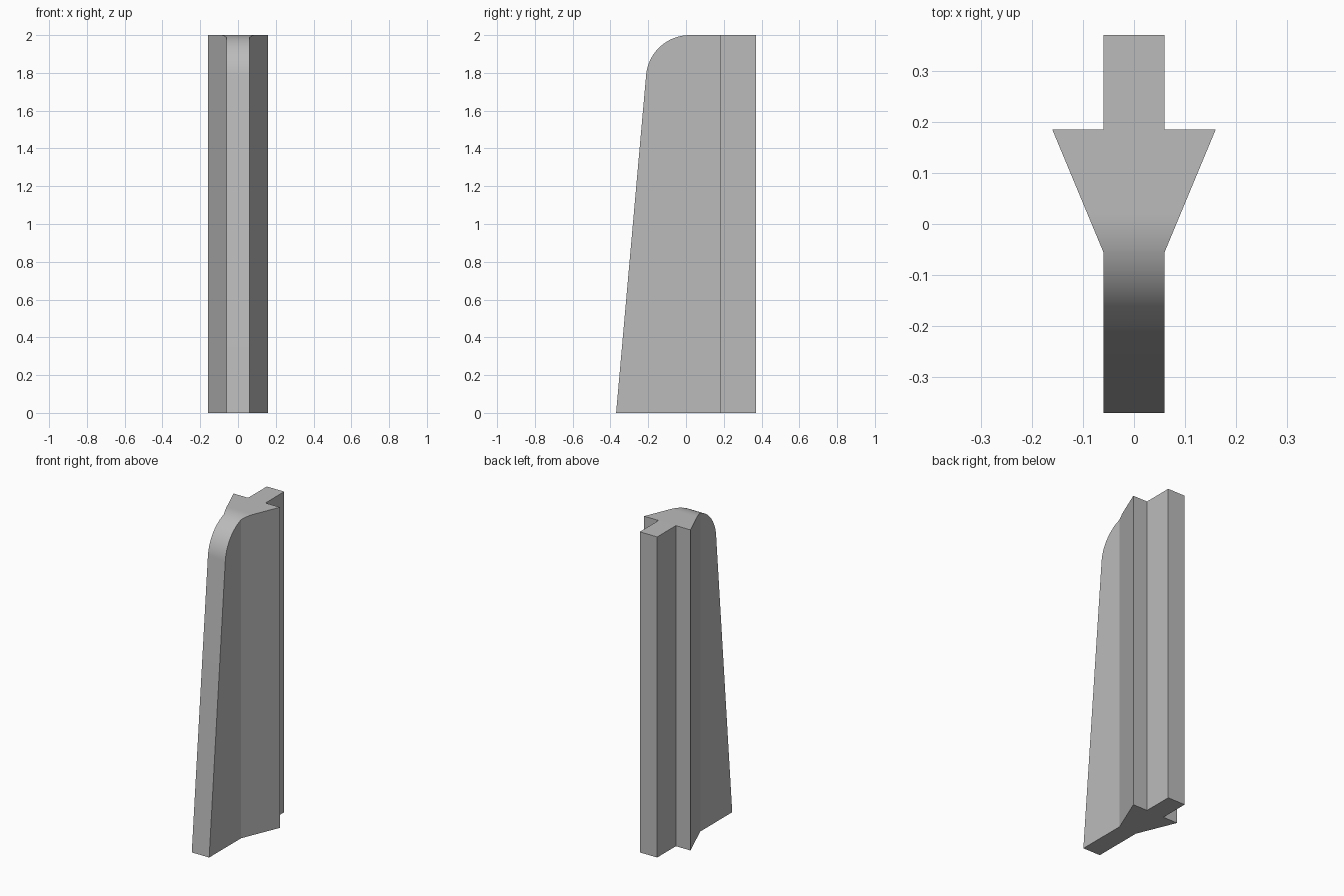
import bpy, bmesh
from math import sin, cos, pi, atan
from mathutils import Vector

cube = bpy.data.objects.get("Cube")
if cube:
    bpy.data.objects.remove(cube, do_unlink=True)


def prism(name, points, offset):
    """Extrude a closed outline of 3D points along offset."""
    bm = bmesh.new()
    face = bm.faces.new([bm.verts.new(p) for p in points])
    grown = bmesh.ops.extrude_face_region(bm, geom=[face])["geom"]
    verts = [g for g in grown if isinstance(g, bmesh.types.BMVert)]
    bmesh.ops.translate(bm, verts=verts, vec=Vector(offset))
    bmesh.ops.recalc_face_normals(bm, faces=bm.faces[:])
    mesh = bpy.data.meshes.new(name)
    bm.to_mesh(mesh)
    bm.free()
    obj = bpy.data.objects.new(name, mesh)
    bpy.context.collection.objects.link(obj)
    return obj


HEIGHT, FRONT, BACK = 2.0, -0.37, 0.37

# Plan: narrow nose, flaring shoulders, narrow tail
half = [(0.06, FRONT - 0.1), (0.06, -0.055), (0.16, 0.185), (0.06, 0.185), (0.06, BACK)]
plan = half + [(-x, y) for x, y in reversed(half)]
post = prism("buttress_post", [(x, y, 0) for x, y in plan], (0, 0, HEIGHT))

# Side profile: sloping front edge with a rounded top corner
slope = 0.16 / 1.8
tilt, radius, centre_y = atan(slope), 0.232, 0.02
steps = 24
profile = [(BACK + 0.1, HEIGHT + 0.5), (BACK + 0.1, -0.5), (FRONT - 0.5 * slope, -0.5)]
for i in range(steps + 1):
    a = tilt + (pi / 2 - tilt) * i / steps
    profile.append((centre_y - radius * cos(a), HEIGHT - radius + radius * sin(a)))
profile.append((centre_y, HEIGHT + 0.5))
# Bridge over the flat top so that only the front corner is trimmed
cutter = prism("side_profile_cutter", [(-0.5, y, z) for y, z in profile], (1, 0, 0))

mod = post.modifiers.new("side_trim", "BOOLEAN")
mod.operation, mod.solver, mod.object = "INTERSECT", "EXACT", cutter
bpy.ops.object.select_all(action="DESELECT")
bpy.context.view_layer.objects.active = post
post.select_set(True)
bpy.ops.object.modifier_apply(modifier=mod.name)
bpy.data.objects.remove(cutter, do_unlink=True)

# Plain grey finish
grey = bpy.data.materials.new("plain_grey")
grey.use_nodes = True
colour = (0.5, 0.5, 0.5, 1)
grey.diffuse_color = colour
grey.node_tree.nodes["Principled BSDF"].inputs["Base Color"].default_value = colour
post.data.materials.clear()
post.data.materials.append(grey)

bpy.ops.object.shade_smooth_by_angle(angle=0.26)
